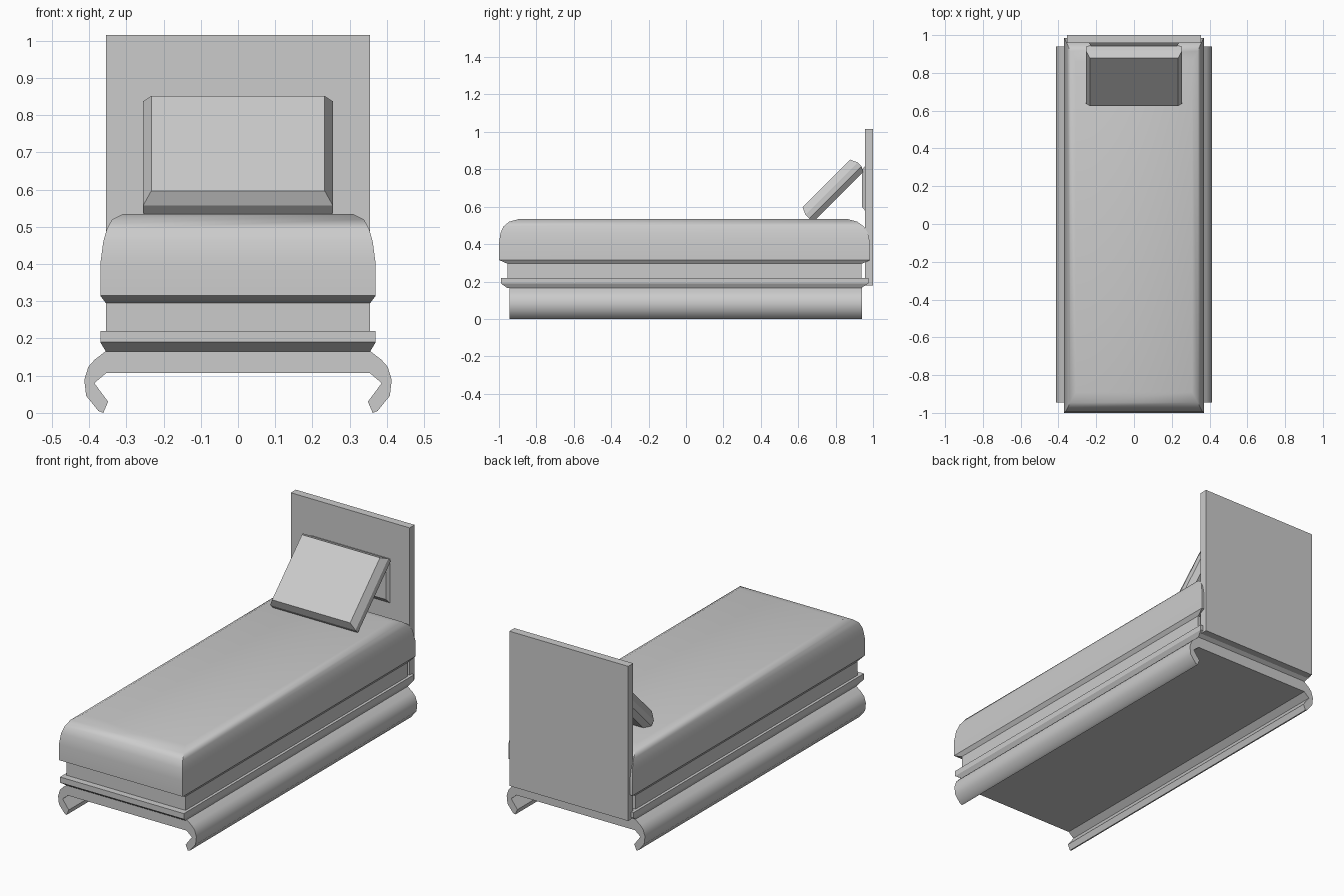
import bpy, bmesh, math
from mathutils import Matrix

if "Cube" in bpy.data.objects:
    bpy.data.objects.remove(bpy.data.objects["Cube"])


def finish(name, bm, angle=None):
    bmesh.ops.recalc_face_normals(bm, faces=bm.faces)
    me = bpy.data.meshes.new(name)
    bm.to_mesh(me)
    bm.free()
    ob = bpy.data.objects.new(name, me)
    bpy.context.collection.objects.link(ob)
    if angle:
        bpy.ops.object.select_all(action='DESELECT')
        ob.select_set(True)
        bpy.context.view_layer.objects.active = ob
        bpy.ops.object.shade_smooth_by_angle(angle=math.radians(angle))
    return ob


def loft(name, rings, matrix=None, angle=None):
    """Closed skin through a list of point rings."""
    bm = bmesh.new()
    rows = [[bm.verts.new(p) for p in ring] for ring in rings]
    n = len(rows[0])
    for a, b in zip(rows, rows[1:]):
        for i in range(n):
            bm.faces.new((a[i], a[(i + 1) % n], b[(i + 1) % n], b[i]))
    bm.faces.new(rows[0])
    bm.faces.new(rows[-1])
    if matrix:
        bm.transform(matrix)
    return finish(name, bm, angle)


def rect(hx, y0, y1, z):
    return [(-hx, y0, z), (hx, y0, z), (hx, y1, z), (-hx, y1, z)]


# Mattress: undercut bottom edge, rounded top edge, mitred corners
loft("mattress", [rect(*r) for r in (
    (0.355, -0.955, 0.94, 0.295), (0.37, -1.0, 0.985, 0.315),
    (0.37, -1.0, 0.985, 0.40), (0.362, -0.992, 0.972, 0.46),
    (0.352, -0.975, 0.95, 0.495), (0.338, -0.945, 0.915, 0.52),
    (0.308, -0.89, 0.86, 0.535))], angle=35)

# Bed base with projecting ledge
loft("bed_base", [rect(*r) for r in (
    (0.355, -0.955, 0.937, 0.165), (0.37, -0.99, 0.975, 0.19),
    (0.37, -0.99, 0.975, 0.22), (0.355, -0.955, 0.937, 0.22),
    (0.355, -0.955, 0.937, 0.30))])

# Under-frame with hooked side rails, one mirrored profile along y
half = [(0.354, 0.167), (0.385, 0.143), (0.402, 0.124), (0.413, 0.089),
        (0.408, 0.046), (0.375, 0.005), (0.362, 0.0), (0.349, 0.03),
        (0.386, 0.08), (0.354, 0.107)]
profile = half + [(-x, z) for x, z in reversed(half)]
loft("under_frame", [[(x, y, z) for x, z in profile] for y in (-0.945, 0.94)],
     angle=35)

# Headboard
loft("headboard", [rect(0.355, 0.957, 1.0, z) for z in (0.18, 1.015)])

# Raised bevelled panel on the headboard
loft("headboard_panel", [
    [(-hx, y, z0), (hx, y, z0), (hx, y, z1), (-hx, y, z1)]
    for hx, y, z0, z1 in ((0.24, 0.96, 0.575, 0.82), (0.225, 0.94, 0.60, 0.80))])

# Pillow leaning at 45 degrees
place = Matrix.Translation((0, 0.785, 0.69)) @ Matrix.Rotation(math.radians(45), 4, 'X')
loft("pillow", [rect(hx, -hy, hy, z) for hx, hy, z in (
    (0.233, 0.18, -0.048), (0.255, 0.198, -0.02),
    (0.255, 0.198, 0.01), (0.233, 0.18, 0.048))], matrix=place)
